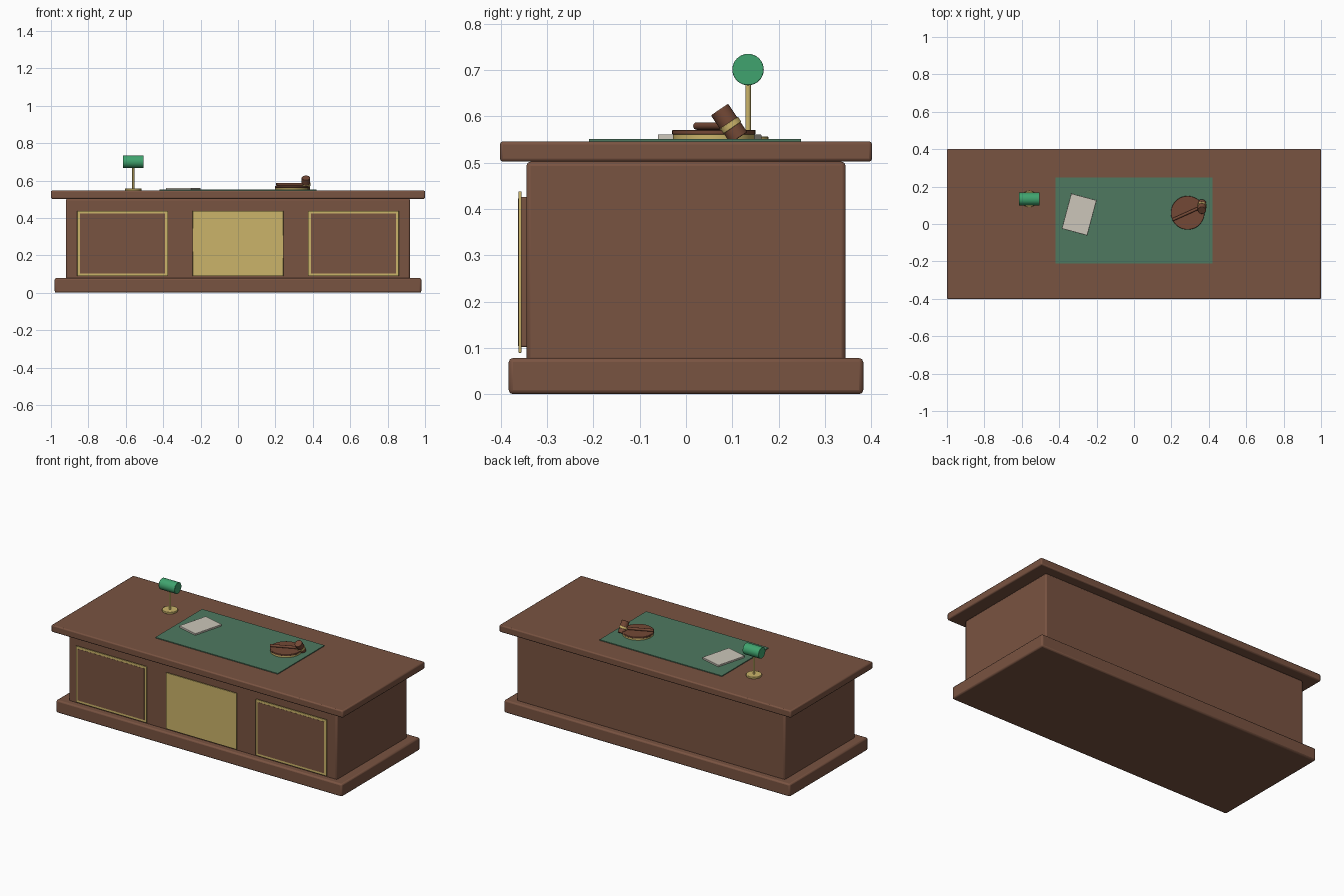
import bpy
from math import radians
from mathutils import Vector

if "Cube" in bpy.data.objects:
    bpy.data.objects.remove(bpy.data.objects["Cube"])


def material(name, rgb):
    """Flat material from 0-255 sRGB values."""
    m = bpy.data.materials.new(name)
    lin = [((c / 255 + 0.055) / 1.055) ** 2.4 for c in rgb]
    m.diffuse_color = (*lin, 1)
    m.use_nodes = True
    m.node_tree.nodes["Principled BSDF"].inputs["Base Color"].default_value = m.diffuse_color
    return m


WOOD = material("walnut wood", (121, 83, 65))
DARK = material("gavel wood", (116, 73, 54))
BRASS = material("brass", (203, 180, 106))
FELT = material("green felt", (78, 121, 96))
GLASS = material("green glass", (64, 163, 110))
PAPER = material("paper", (204, 198, 186))


def finish(ob, name, mat, bevel, segments=2):
    ob.name = name
    ob.data.materials.append(mat)
    if bevel:
        b = ob.modifiers.new("soft edges", "BEVEL")
        b.width, b.segments, b.limit_method = bevel, segments, "ANGLE"
    bpy.ops.object.shade_smooth_by_angle(angle=radians(35))
    return ob


def box(name, mat, x, y, z, bevel=0.0, turn=0.0):
    """Box from (min, max) ranges, optionally turned about z."""
    mid = [(a + b) / 2 for a, b in (x, y, z)]
    bpy.ops.mesh.primitive_cube_add(size=1, location=mid, rotation=(0, 0, turn))
    ob = bpy.context.object
    ob.scale = [b - a for a, b in (x, y, z)]
    bpy.ops.object.transform_apply(location=False, rotation=False, scale=True)
    return finish(ob, name, mat, bevel)


def rod(name, mat, start, end, radius, bevel=0.0, sides=32):
    """Cylinder running between two points."""
    a, b = Vector(start), Vector(end)
    bpy.ops.mesh.primitive_cylinder_add(
        vertices=sides, radius=radius, depth=(b - a).length, location=(a + b) / 2,
        rotation=(b - a).to_track_quat("Z", "Y").to_euler())
    return finish(bpy.context.object, name, mat, bevel)


# Desk carcass
box("plinth", WOOD, (-0.98, 0.98), (-0.383, 0.383), (0, 0.078), 0.009)
box("desk_body", WOOD, (-0.92, 0.92), (-0.345, 0.345), (0.07, 0.502), 0.009)
box("desk_top", WOOD, (-1, 1), (-0.402, 0.402), (0.502, 0.546), 0.007)

# Front panels: brass trim plates, the outer two with wooden fields
for label, cx in (("left", -0.617), ("centre", 0), ("right", 0.617)):
    box(label + "_panel_backing", WOOD, (cx - 0.228, cx + 0.228),
        (-0.357, -0.34), (0.102, 0.426), 0.003)
    box(label + "_panel_trim", BRASS, (cx - 0.243, cx + 0.243),
        (-0.362, -0.355), (0.089, 0.438), 0.002)
    if cx:
        box(label + "_panel_field", WOOD, (cx - 0.228, cx + 0.228),
            (-0.363, -0.356), (0.104, 0.423))

# Blotter and paper
box("blotter", FELT, (-0.42, 0.42), (-0.21, 0.248), (0.545, 0.551))
box("paper_stack", PAPER, (-0.363, -0.223), (-0.046, 0.148),
    (0.55, 0.561), 0.001, radians(-15))

# Desk lamp
LX, LY = -0.56, 0.134
rod("lamp_foot", BRASS, (LX, LY, 0.545), (LX, LY, 0.557), 0.044, 0.002)
rod("lamp_stem", BRASS, (LX, LY, 0.55), (LX, LY, 0.69), 0.006, sides=16)
rod("lamp_shade", GLASS, (LX - 0.055, LY, 0.701), (LX + 0.055, LY, 0.701), 0.034, 0.002)

# Sounding block
rod("block_brass_band", BRASS, (0.287, 0.06, 0.55), (0.287, 0.06, 0.562), 0.088, 0.001, 48)
rod("block_top", DARK, (0.287, 0.06, 0.561), (0.287, 0.06, 0.571), 0.09, 0.002, 48)

# Gavel resting on the block, head leaning toward the front
head = Vector((0.363, 0.093, 0.584))
axis = Vector((0, -0.56, 0.83)).normalized()
rod("gavel_head", DARK, head - axis * 0.037, head + axis * 0.037, 0.0225, 0.002)
rod("gavel_band", BRASS, head - axis * 0.011, head + axis * 0.002, 0.0245, 0.001)
rod("gavel_handle", DARK, (0.205, 0.022, 0.579), (0.363, 0.093, 0.579), 0.008, 0.002, 16)
